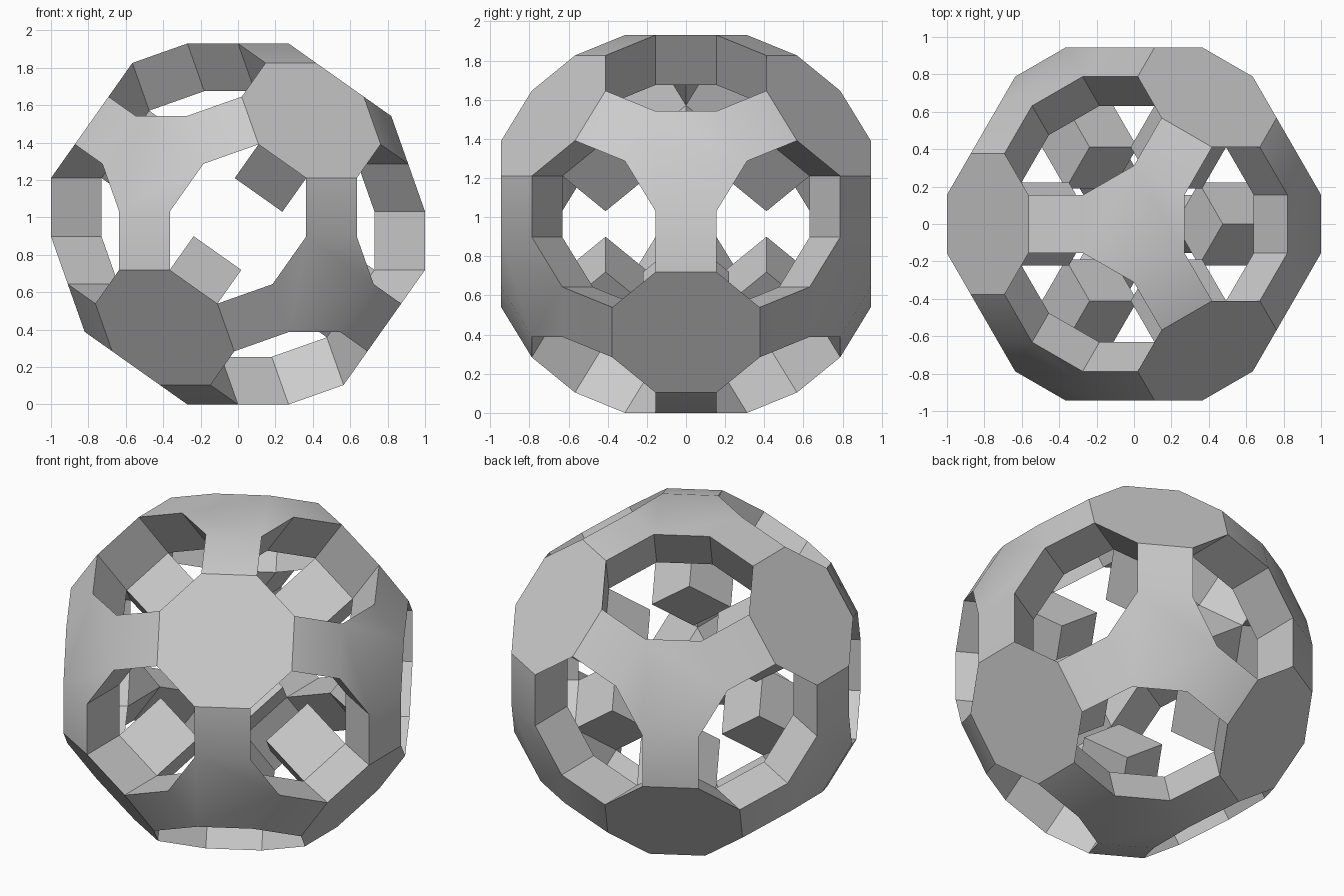
import bpy, bmesh
from math import sqrt, radians
from itertools import permutations, product
from mathutils import Matrix, Vector

if "Cube" in bpy.data.objects:
    bpy.data.objects.remove(bpy.data.objects["Cube"])

# Every edge has the same length, chosen so the widest span is 2
k2, k3 = 1 / sqrt(2), 1 / sqrt(3)
u = sqrt(6) / (2 * (0.5 + 2 * sqrt(2) + 2 * k3 * 1 - sqrt(2) + 0) + 1 + k2)
a, s, t = u / 2, u * k2, u * k3
b = a + s                               # octagon half width
h1, h2, h3 = a + t, b + t, b + s + t    # hexagon corner coordinates
d = h3 + t                              # octagon plate distance
e = d - s                               # peg root distance


def wall(p, q):
    """Square going straight inward from one rim edge of an opening."""
    n = Vector((s, s, 0))
    return [Vector(p), Vector(q), Vector(q) - n, Vector(p) - n]


# One polygon of each kind, repeated by the cube's 48 symmetries
kinds = [
    # octagon plate
    [(d, b, a), (d, a, b), (d, -a, b), (d, -b, a),
     (d, -b, -a), (d, -a, -b), (d, a, -b), (d, b, -a)],
    # hexagon hub and the square arm reaching a plate
    [(h3, h2, h1), (h3, h1, h2), (h2, h1, h3), (h1, h2, h3), (h1, h3, h2), (h2, h3, h1)],
    [(d, b, a), (d, a, b), (h3, h1, h2), (h3, h2, h1)],
    # opening walls beside plate, arm and hub
    wall((d, b, a), (d, b, -a)),
    wall((d, b, a), (h3, h2, h1)),
    wall((h3, h2, h1), (h2, h3, h1)),
    # triangle on the inside of a hub
    [(h2, h1, h1), (h1, h2, h1), (h1, h1, h2)],
    # inward peg: side and end
    [(e, a, a), (e, a, -a), (e - u, a, -a), (e - u, a, a)],
    [(e - u, a, a), (e - u, a, -a), (e - u, -a, -a), (e - u, -a, a)],
]

# Stand the cube symmetry on its body diagonal
axes = Matrix(((-2 / sqrt(6), 1 / sqrt(6), 1 / sqrt(6)),
               (0, k2, -k2),
               (k3, k3, k3)))
lift = Vector((0, 0, (h1 + h2 + h3) * k3))

bm = bmesh.new()
verts, done = {}, set()
for poly in kinds:
    for order in permutations(range(3)):
        for sign in product((1, -1), repeat=3):
            pts = [Vector([p[i] * g for i, g in zip(order, sign)]) for p in poly]
            keys = [tuple(round(c * 1000) for c in p) for p in pts]
            if frozenset(keys) in done:
                continue
            done.add(frozenset(keys))
            for key, p in zip(keys, pts):
                if key not in verts:
                    verts[key] = bm.verts.new(axes @ p + lift)
            bm.faces.new([verts[key] for key in keys])
bmesh.ops.recalc_face_normals(bm, faces=bm.faces)

mesh = bpy.data.meshes.new("pierced_shell")
bm.to_mesh(mesh)
bm.free()
shell = bpy.data.objects.new("pierced_shell", mesh)
bpy.context.collection.objects.link(shell)

# Plain grey colour
grey = bpy.data.materials.new("grey")
grey.diffuse_color = (0.6, 0.6, 0.6, 1)
grey.use_nodes = True
grey.node_tree.nodes["Principled BSDF"].inputs["Base Color"].default_value = grey.diffuse_color
mesh.materials.append(grey)

# Hubs blend into arms, everything else stays crisp
bpy.context.view_layer.objects.active = shell
shell.select_set(True)
bpy.ops.object.shade_smooth_by_angle(angle=radians(30))
